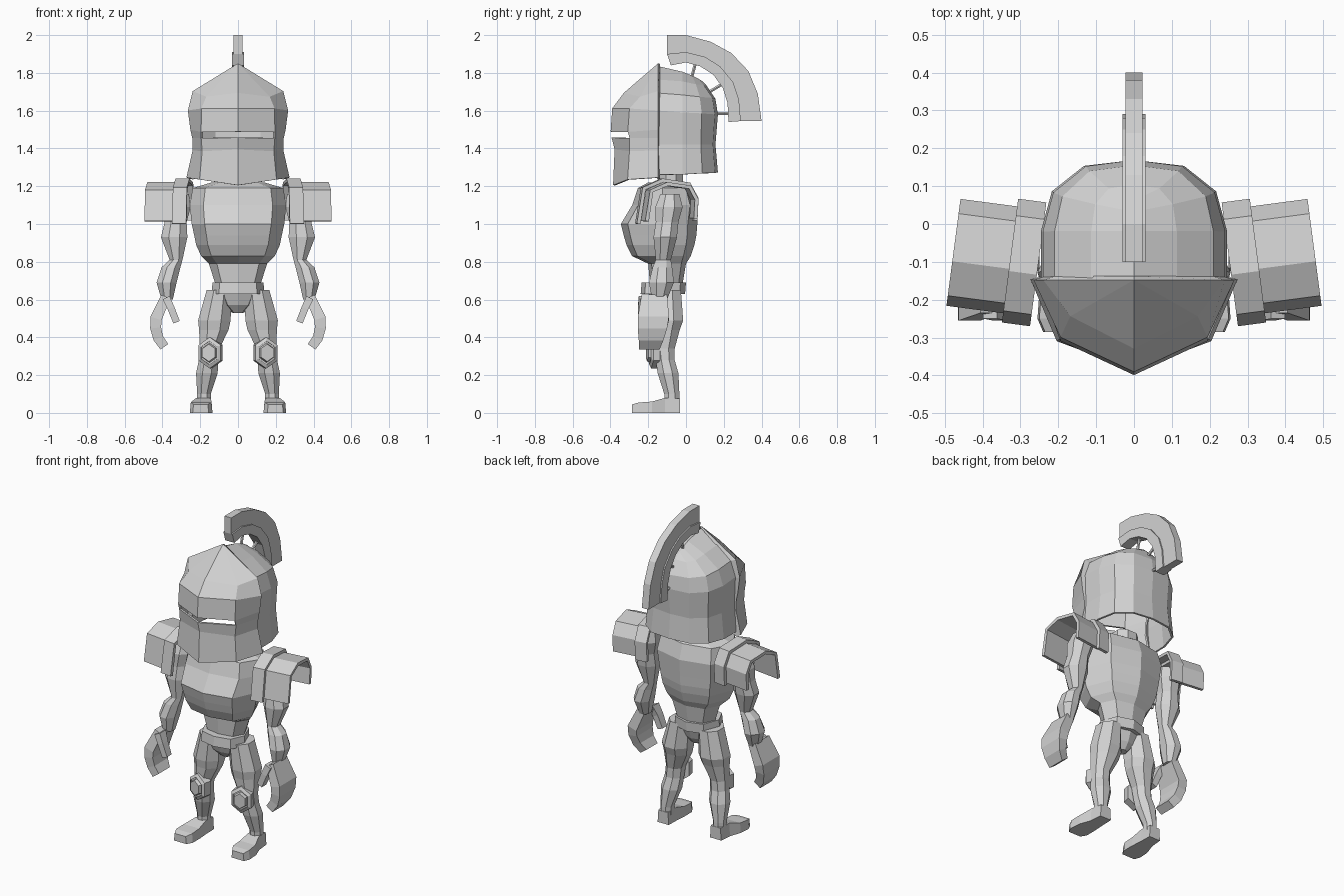
import bpy, bmesh, math
from mathutils import Vector, Matrix

steel = bpy.data.materials.new("light grey")
steel.diffuse_color = (0.65, 0.65, 0.65, 1)


def loft(name, rings, closed=True, cap=True, skip=None, solid=0, mirror=False):
    """Skin a list of rings; optional shell thickness and mirroring over x."""
    bm = bmesh.new()
    grid = [[bm.verts.new(p) for p in r] for r in rings]
    n = len(rings[0])
    for i in range(len(grid) - 1):
        for j in range(n if closed else n - 1):
            if skip and skip(i, j):
                continue
            k = (j + 1) % n
            bm.faces.new((grid[i][j], grid[i][k], grid[i + 1][k], grid[i + 1][j]))
    if cap:
        bm.faces.new(grid[0])
        bm.faces.new(grid[-1])
    bmesh.ops.remove_doubles(bm, verts=bm.verts, dist=0.0005)
    bmesh.ops.recalc_face_normals(bm, faces=bm.faces)
    me = bpy.data.meshes.new(name)
    bm.to_mesh(me)
    bm.free()
    me.materials.append(steel)
    ob = bpy.data.objects.new(name, me)
    bpy.context.collection.objects.link(ob)
    if solid:
        m = ob.modifiers.new("shell", 'SOLIDIFY')
        m.thickness, m.offset = solid, 0
    if mirror:
        ob.modifiers.new("mirror", 'MIRROR')
    return ob


def oval(x, y, z, rx, ry, n=8):
    k = 1 / math.cos(math.pi / n)
    return [(x + k * rx * math.cos(2 * math.pi * (i + .5) / n),
             y + k * ry * math.sin(2 * math.pi * (i + .5) / n), z) for i in range(n)]


def both(half):
    """Half outline ending on the centre line, continued on the other side."""
    return half + [(-x, y, z) for x, y, z in half[-2::-1]]


def rod(name, a, b, r):
    a, b = Vector(a), Vector(b)
    q = (b - a).to_track_quat('Z', 'Y')
    ring = [q @ Vector((r * math.cos(t * math.pi / 3), r * math.sin(t * math.pi / 3), 0)) for t in range(6)]
    loft(name, [[a + p for p in ring], [b + p for p in ring]])


# Helmet face plate: rim, cheek corner and centre ridge at each level
face = [
    [(0, -.15, 1.845)] * 3,
    [(.235, -.15, 1.70), (.165, -.24, 1.67), (0, -.325, 1.69)],
    [(.26, -.15, 1.60), (.19, -.295, 1.61), (0, -.385, 1.61)],
    [(.247, -.15, 1.50), (.19, -.305, 1.488), (0, -.393, 1.488)],
    [(.237, -.15, 1.455), (.19, -.295, 1.455), (0, -.388, 1.458)],
    [(.235, -.15, 1.39), (.185, -.295, 1.385), (0, -.372, 1.395)],
    [(.268, -.15, 1.245), (.20, -.305, 1.235), (0, -.38, 1.205)],
]
# the rim folds in towards the skull; the eye slit is left open across the front
face = [[(max(r[0][0] - .03, 0), -.143, r[0][2] - (.01 if r[0][0] else 0))] + r for r in face]
loft("helmet_face_plate", [both(r) for r in face], closed=False, cap=False,
     skip=lambda i, j: i == 3 and j in (2, 3), solid=.012)

# Helmet skull: shell behind the face plate, with a ridge on top
skull = [
    [(0, -.15, 1.83), (0, -.02, 1.80), (0, .03, 1.78), (0, .06, 1.765), (0, .085, 1.75)],
    [(.11, -.15, 1.76), (.11, -.02, 1.75), (.10, .05, 1.735), (.065, .09, 1.73), (0, .10, 1.735)],
    [(.205, -.15, 1.69), (.205, -.02, 1.68), (.185, .07, 1.67), (.115, .135, 1.665), (0, .15, 1.66)],
    [(.235, -.15, 1.60), (.235, -.02, 1.59), (.208, .08, 1.585), (.125, .147, 1.58), (0, .163, 1.58)],
    [(.225, -.15, 1.42), (.225, -.02, 1.42), (.20, .075, 1.42), (.12, .137, 1.42), (0, .15, 1.42)],
    [(.24, -.15, 1.26), (.24, -.02, 1.262), (.212, .083, 1.268), (.13, .148, 1.27), (0, .163, 1.272)],
]
loft("helmet_skull", [both(r) for r in skull], closed=False, cap=False, solid=.012)

# Crest: narrow plume over a wider holder, on three rods
outer = [(-.10, 2.0), (0, 2.0), (.13, 1.965), (.24, 1.905), (.33, 1.81), (.38, 1.69), (.40, 1.545)]
middle = [(-.10, 1.90), (0, 1.91), (.10, 1.885), (.18, 1.835), (.25, 1.75), (.28, 1.66), (.29, 1.545)]
inner = [(-.08, 1.84), (0, 1.855), (.075, 1.835), (.145, 1.79), (.195, 1.72), (.22, 1.64), (.225, 1.54)]


def arc_band(name, a, b, w):
    loft(name, [[(-w, *p), (w, *p), (w, *q), (-w, *q)] for p, q in zip(a, b)])


arc_band("crest_plume", outer, middle, .023)
arc_band("crest_holder", middle, inner, .031)
for a, b in (((.05, 1.85), (.02, 1.74)), ((.19, 1.74), (.10, 1.685)), ((.23, 1.585), (.15, 1.585))):
    rod("crest_rod", (0, *a), (0, *b), .009)

# Torso: (z, half width, front y, back y)
SHAPE = [(0, -1), (.72, -.82), (1, -.1), (.72, .75), (0, 1),
         (-.72, .75), (-1, -.1), (-.72, -.82)]


def slab(z, w, f, b):
    return [(w * x, (f + b) / 2 + (b - f) / 2 * y, z) for x, y in SHAPE]


loft("torso", [slab(*r) for r in (
    (1.22, .14, -.20, -.01), (1.19, .24, -.255, .035), (1.10, .255, -.285, .065),
    (1.00, .245, -.345, .06), (.94, .232, -.33, .055), (.89, .222, -.315, .045),
    (.83, .195, -.285, .025), (.79, .155, -.20, .0), (.67, .115, -.19, -.02))])
loft("neck", [oval(0, -.08, z, .075, .065) for z in (1.20, 1.27)])
loft("belt", [slab(.69, .135, -.235, 0), slab(.63, .14, -.24, -.005)])
loft("pelvis", [slab(.64, .115, -.20, -.025), slab(.57, .075, -.175, -.05), slab(.53, .03, -.14, -.08)])

# Shoulder guards: bent arches turned slightly about the vertical
ARCH = [(-.145, 1.015), (-.12, 1.175), (-.035, 1.212), (.085, 1.195), (.12, 1.13), (.115, 1.03)]


def guard(name, x0, x1, grow, solid):
    turn = Matrix.Rotation(math.radians(7.5), 3, 'Z')
    c = Vector((.38, -.075, 0))
    rings = [[turn @ Vector((x - c.x, y * grow, 1.1 + (z - 1.1) * grow)) + c
              for y, z in ARCH] for x in (x0, x1)]
    loft(name, rings, closed=False, cap=False, solid=solid, mirror=True)


guard("shoulder_guard", .30, .476, 1, .02)
guard("shoulder_guard_collar", .25, .325, 1.17, .02)

# Arms
loft("arm", [oval(*r) for r in (
    (.31, -.085, 1.16, .05, .05), (.32, -.09, 1.09, .07, .072), (.33, -.10, 1.01, .058, .06),
    (.338, -.11, .93, .07, .062), (.328, -.12, .81, .034, .04), (.355, -.125, .77, .05, .052),
    (.378, -.13, .69, .053, .066), (.375, -.14, .60, .03, .04))], mirror=True)


def strip(name, rows):
    """Flat bent strip from (x, z, half thickness, y front, y back)."""
    rings = []
    for i, (x, z, t, f, b) in enumerate(rows):
        p, q = rows[max(i - 1, 0)], rows[min(i + 1, len(rows) - 1)]
        d = Vector((q[0] - p[0], q[1] - p[1])).normalized()
        u, v = -d.y * t, d.x * t
        rings.append([(x - u, f, z - v), (x + u, f, z + v), (x + u, b, z + v), (x - u, b, z - v)])
    loft(name, rings, mirror=True)


strip("hand", [(.382, .615, .026, -.235, -.10), (.434, .50, .031, -.255, -.09), (.436, .45, .029, -.255, -.10),
               (.422, .395, .027, -.25, -.12), (.39, .35, .025, -.25, -.14)])
strip("thumb", [(.38, .61, .02, -.25, -.19), (.355, .555, .019, -.255, -.205), (.325, .48, .018, -.255, -.21)])

# Legs
loft("leg", [oval(*r) for r in (
    (.10, -.105, .65, .066, .078), (.125, -.10, .49, .086, .085), (.128, -.105, .44, .078, .072),
    (.15, -.115, .34, .052, .055), (.155, -.11, .28, .052, .05), (.165, -.095, .21, .057, .055),
    (.18, -.075, .10, .036, .04), (.18, -.075, .03, .036, .04))], mirror=True)
loft("foot", [[(a, y, 0), (b, y, 0), (b - .005, y, z), (a + .005, y, z)] for y, a, b, z in (
    (-.033, .142, .218, .075), (-.11, .14, .225, .08), (-.18, .135, .25, .06),
    (-.25, .135, .255, .055), (-.285, .155, .24, .045))], mirror=True)

# Knee pads: stepped hexagons facing forward and a little outward
turn = Matrix.Rotation(math.radians(12), 3, 'Z')


def hexagon(r, d):
    return [turn @ Vector((r * .83 * math.sin(i * math.pi / 3), d, r * math.cos(i * math.pi / 3)))
            + Vector((.146, -.165, .318)) for i in range(6)]


loft("knee_pad", [hexagon(r, d) for r, d in
                  ((.083, .03), (.083, -.02), (.062, -.03), (.062, -.022), (.052, -.022), (.046, -.042))],
     mirror=True)
